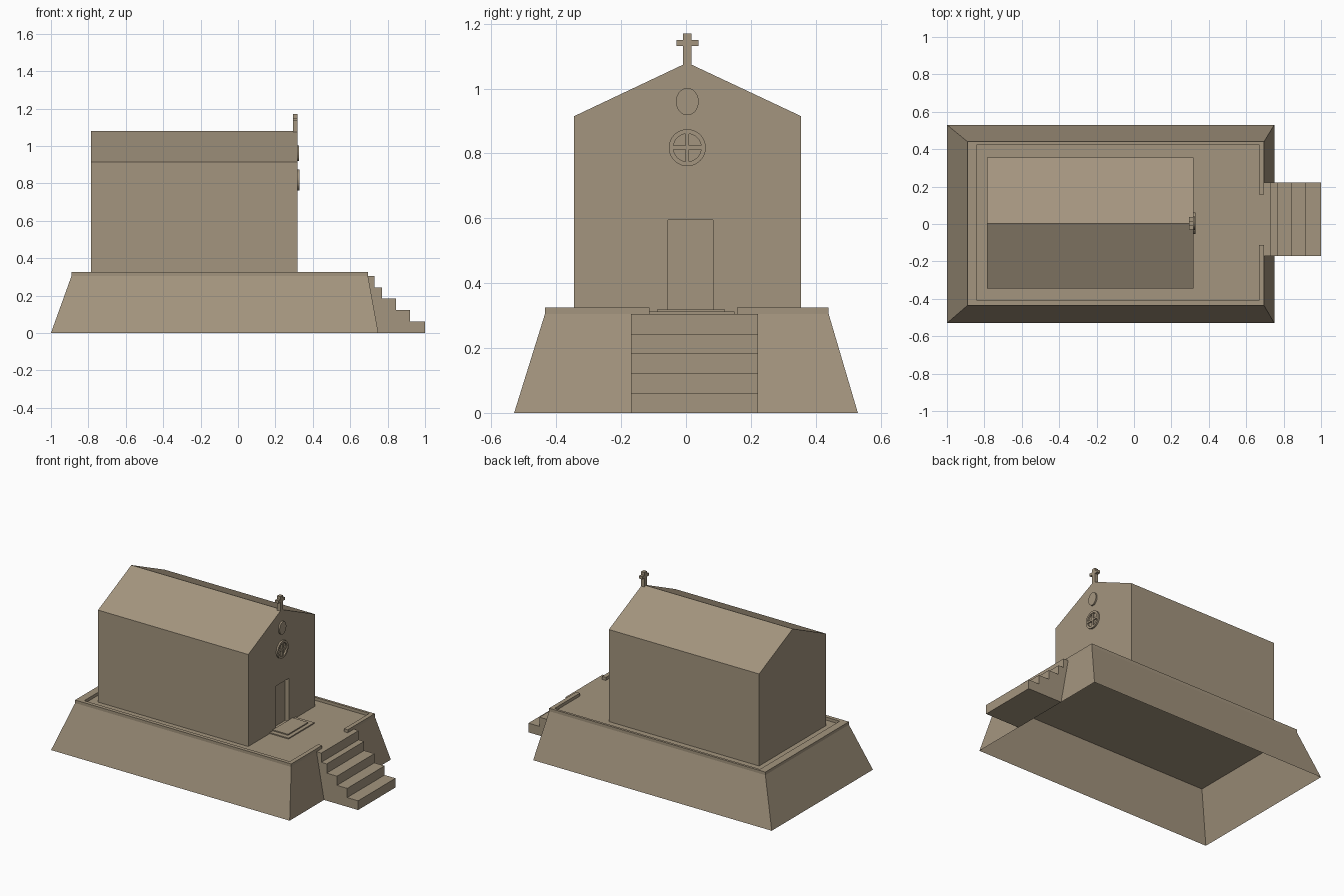
import bpy, bmesh, math
from mathutils import Matrix, Vector

if "Cube" in bpy.data.objects:
    bpy.data.objects.remove(bpy.data.objects["Cube"], do_unlink=True)

stone = bpy.data.materials.new("tan_stone")
stone.use_nodes = True
COLOUR = (0.37, 0.30, 0.21, 1)
stone.diffuse_color = COLOUR
stone.node_tree.nodes["Principled BSDF"].inputs["Base Color"].default_value = COLOUR


def finish(bm, name):
    bmesh.ops.recalc_face_normals(bm, faces=bm.faces)
    mesh = bpy.data.meshes.new(name)
    bm.to_mesh(mesh)
    bm.free()
    mesh.materials.append(stone)
    obj = bpy.data.objects.new(name, mesh)
    bpy.context.collection.objects.link(obj)
    return obj


def prism(name, outline, axis, lo, hi):
    """Extrude a 2D outline along x, y or z from lo to hi."""
    place = {"x": lambda a, b: (lo, a, b),
             "y": lambda a, b: (a, lo, b),
             "z": lambda a, b: (a, b, lo)}[axis]
    step = Vector([(hi - lo) * (axis == k) for k in "xyz"])
    bm = bmesh.new()
    face = bm.faces.new([bm.verts.new(place(a, b)) for a, b in outline])
    out = bmesh.ops.extrude_face_region(bm, geom=[face])
    verts = [v for v in out["geom"] if isinstance(v, bmesh.types.BMVert)]
    bmesh.ops.translate(bm, vec=step, verts=verts)
    return finish(bm, name)


def rect(a0, a1, b0, b1):
    return [(a0, b0), (a1, b0), (a1, b1), (a0, b1)]


FLOOR, RIM = 0.305, 0.325
MID = 0.004

# Sloping plinth, hollow and open underneath
bm = bmesh.new()
low = [bm.verts.new((x, y, 0)) for x, y in rect(-1, 0.75, -0.53, 0.53)]
top = [bm.verts.new((x, y, FLOOR)) for x, y in rect(-0.89, 0.695, -0.435, 0.44)]
bm.faces.new(top)
for i in range(4):
    j = (i + 1) % 4
    bm.faces.new((low[i], low[j], top[j], top[i]))
finish(bm, "plinth")

# Low parapet with a gap at the stairs
prism("parapet", [(0.695, 0.158), (0.695, 0.44), (-0.89, 0.44), (-0.89, -0.435),
                  (0.695, -0.435), (0.695, -0.113), (0.667, -0.113), (0.667, -0.41),
                  (-0.84, -0.41), (-0.84, 0.424), (0.667, 0.424), (0.667, 0.158)],
      "z", FLOOR, RIM)

# Stairs, with the back following the plinth slope
steps = [(0.75, 0), (1, 0)]
edges = [1, 0.92, 0.845, 0.77, 0.73, 0.695]
for i in range(5):
    z = FLOOR * (i + 1) / 5
    steps += [(edges[i], z), (edges[i + 1], z)]
prism("stairs", steps, "y", -0.17, 0.222)

# Chapel body and facade with recessed doorway
gable = [(0.355, FLOOR), (0.355, 0.915), (MID, 1.08), (-0.345, 0.915), (-0.345, FLOOR)]
door = [(-0.055, FLOOR), (-0.055, 0.595), (0.083, 0.595), (0.083, FLOOR)]
prism("chapel_body", gable, "x", -0.785, 0.285)
prism("facade", gable + door, "x", 0.285, 0.317)

# Doorstep slabs
prism("lower_doorstep", rect(0.317, 0.455, -0.12, 0.15), "z", FLOOR, 0.312)
prism("upper_doorstep", rect(0.317, 0.43, -0.09, 0.12), "z", 0.312, 0.319)

# Oval plaque under the ridge
oval = [(MID + 0.035 * math.cos(t), 0.96 + 0.042 * math.sin(t))
        for t in (math.tau * k / 32 for k in range(32))]
prism("oval_plaque", oval, "x", 0.317, 0.327)

# Round window: spun ring and two crossing bars
WINDOW_Z = 0.818
bm = bmesh.new()
section = [bm.verts.new((x, MID, WINDOW_Z + r)) for x, r in rect(0.316, 0.328, 0.043, 0.057)]
ring_edges = [bm.edges.new((section[i], section[(i + 1) % 4])) for i in range(4)]
bmesh.ops.spin(bm, geom=section + ring_edges, cent=(0, MID, WINDOW_Z), axis=(1, 0, 0),
               angle=math.tau, steps=40, use_merge=True)
bmesh.ops.remove_doubles(bm, verts=bm.verts, dist=0.0001)
finish(bm, "window_ring")
for name, w, h in (("window_upright", 0.006, 0.045), ("window_crossbar", 0.045, 0.006)):
    prism(name, rect(MID - w, MID + w, WINDOW_Z - h, WINDOW_Z + h), "x", 0.316, 0.326)

# Cross on the gable peak
right_half = [(0.013, 1.06), (0.013, 1.132), (0.034, 1.132),
              (0.034, 1.15), (0.013, 1.15), (0.013, 1.17)]
cross = [(MID + a, z) for a, z in right_half] + [(MID - a, z) for a, z in reversed(right_half)]
prism("roof_cross", cross, "x", 0.294, 0.317)
